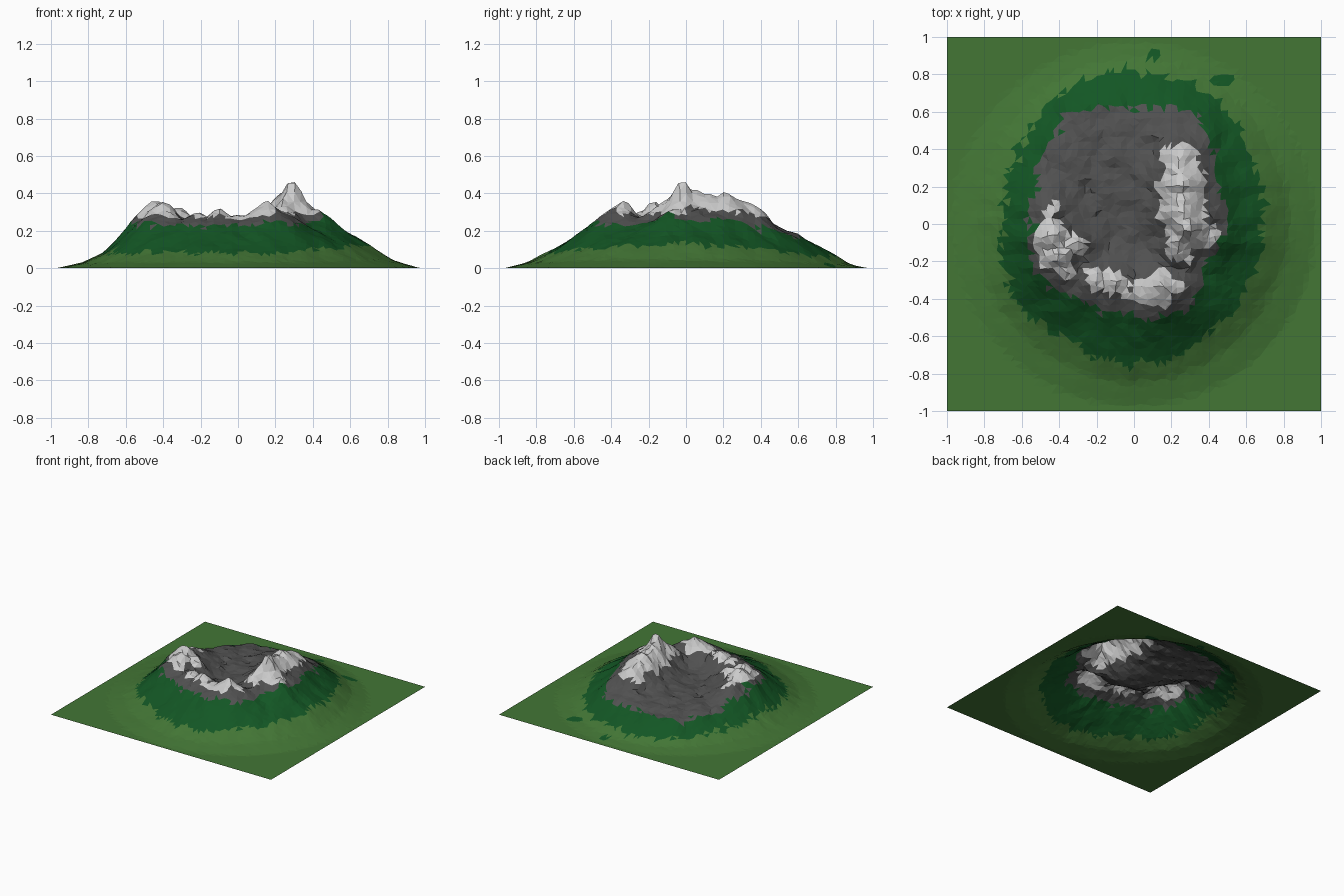
import bpy, bmesh, math, random
from mathutils import Vector, noise

if "Cube" in bpy.data.objects:
    bpy.data.objects.remove(bpy.data.objects["Cube"])

random.seed(4)
N = 60  # grid cells per side

# Outlines of the rock and forest zones: radius / height every 30 degrees
ROCK_R = [.49, .50, .67, .61, .68, .57, .55, .58, .47, .49, .54, .44]
ROCK_Z = [.235, .225, .17, .165, .155, .185, .215, .22, .23, .22, .22, .235]
WOOD_R = [.70, .72, .80, .83, .80, .72, .71, .75, .70, .75, .72, .68]
WOOD_Z = [.125, .11, .065, .055, .06, .08, .085, .08, .095, .085, .09, .125]

# Summits: x, y, height, spread
PEAKS = [(.29, -.02, .495, .10), (.27, .06, .43, .14), (.26, .13, .41, .14),
         (.25, .20, .42, .14), (.25, .27, .385, .13), (.25, .34, .355, .12),
         (.42, -.07, .32, .09), (.24, -.10, .38, .10), (.15, -.34, .36, .12),
         (-.44, -.07, .37, .11), (-.40, -.18, .36, .11), (-.31, -.11, .335, .09),
         (-.10, -.30, .32, .09), (-.22, -.29, .30, .10), (.02, -.33, .295, .10),
         (.34, .20, .33, .10), (-.45, .06, .30, .10)]


def polar(table, angle):
    t = (angle / math.tau * 12) % 12
    i = int(t) % 12
    f = t - int(t)
    return table[i] * (1 - f) + table[(i + 1) % 12] * f


def ramp(points, r):
    for (r0, z0), (r1, z1) in zip(points, points[1:]):
        if r <= r1:
            return z0 + (z1 - z0) * (r - r0) / (r1 - r0)
    return points[-1][1]


def rough(x, y, freq, seed=0):
    return noise.fractal(Vector((x * freq, y * freq, seed)), 1.0, 2.0, 4)


def height(x, y):
    r, a = math.hypot(x, y), math.atan2(y, x)
    rr, rz, wr, wz = (polar(t, a) for t in (ROCK_R, ROCK_Z, WOOD_R, WOOD_Z))
    # Slopes climbing to a rim round a shallow crater
    z = ramp([(0, .185), (rr * .55, .19), (rr * .8, rz + .02), (rr, rz), (wr, wz),
              (wr * .4 + .55, wz * .35), (.97, 0), (2, 0)], r)
    # Summits, with crooked flanks
    wx, wy = x + .025 * rough(x, y, 7, 11), y + .025 * rough(x, y, 7, 17)
    top = 0
    for px, py, pz, s in PEAKS:
        near = math.hypot(x - px, y - py)
        d = near + min(1, near / .06) * (math.hypot(wx - px, wy - py) - near)
        top = max(top, (pz - z) * math.exp(-(d / s) ** 1.6))
    z += top
    # Gullies and crags fade out towards the plain
    fade = max(0, min(1, (.93 - r) / .4))
    crag = max(0, min(1, (rr + .05 - r) / .15)) * (1 - min(1, top / .12))
    z += fade * (.013 * rough(x, y, 5) + .008 * math.sin(22 * a + 5 * rough(x, y, 3, 5)) * min(1, r)
                 - .003)
    return max(0, z + crag * .018 * rough(x, y, 9, 2))


def zone(c):
    r, a = math.hypot(c.x, c.y), math.atan2(c.y, c.x)
    r += .035 * rough(c.x, c.y, 8, 3) + random.uniform(-.02, .02)
    line = .295 if c.x > .2 else .275
    if c.z > line + .04 * rough(c.x, c.y, 9, 7) and (c.x < .38 or c.y < 0):
        return 3
    if r < polar(ROCK_R, a):
        return 2
    if r < polar(WOOD_R, a):
        return 1
    # Two outlying groves
    return int(abs(c.x - .10) / .07 + abs(c.y - .90) / .03 < 1
               or abs(c.x - .48) / .10 + abs(c.y - .77) / .04 < 1)


# Terrain surface: loosely triangulated open grid
bm = bmesh.new()
bmesh.ops.create_grid(bm, x_segments=N, y_segments=N, size=1)
for v in bm.verts:
    if not v.is_boundary:
        v.co.x += random.uniform(-.009, .009)
        v.co.y += random.uniform(-.009, .009)
    v.co.z = height(v.co.x, v.co.y)
bmesh.ops.triangulate(bm, faces=bm.faces[:], quad_method='SHORT_EDGE')
for f in bm.faces:
    f.material_index = zone(f.calc_center_median())
    f.smooth = False
mesh = bpy.data.meshes.new("mountain_terrain")
bm.to_mesh(mesh)
bm.free()
terrain = bpy.data.objects.new("mountain_terrain", mesh)
bpy.context.collection.objects.link(terrain)

# Ground cover colours
for name, col in (("grass", (.27, .46, .22)), ("forest", (.10, .34, .16)),
                  ("rock", (.32, .32, .32)), ("snow", (.75, .75, .75))):
    m = bpy.data.materials.new(name)
    m.diffuse_color = (*[c ** 2.2 for c in col], 1)
    m.use_nodes = True
    m.node_tree.nodes["Principled BSDF"].inputs["Base Color"].default_value = m.diffuse_color
    mesh.materials.append(m)
